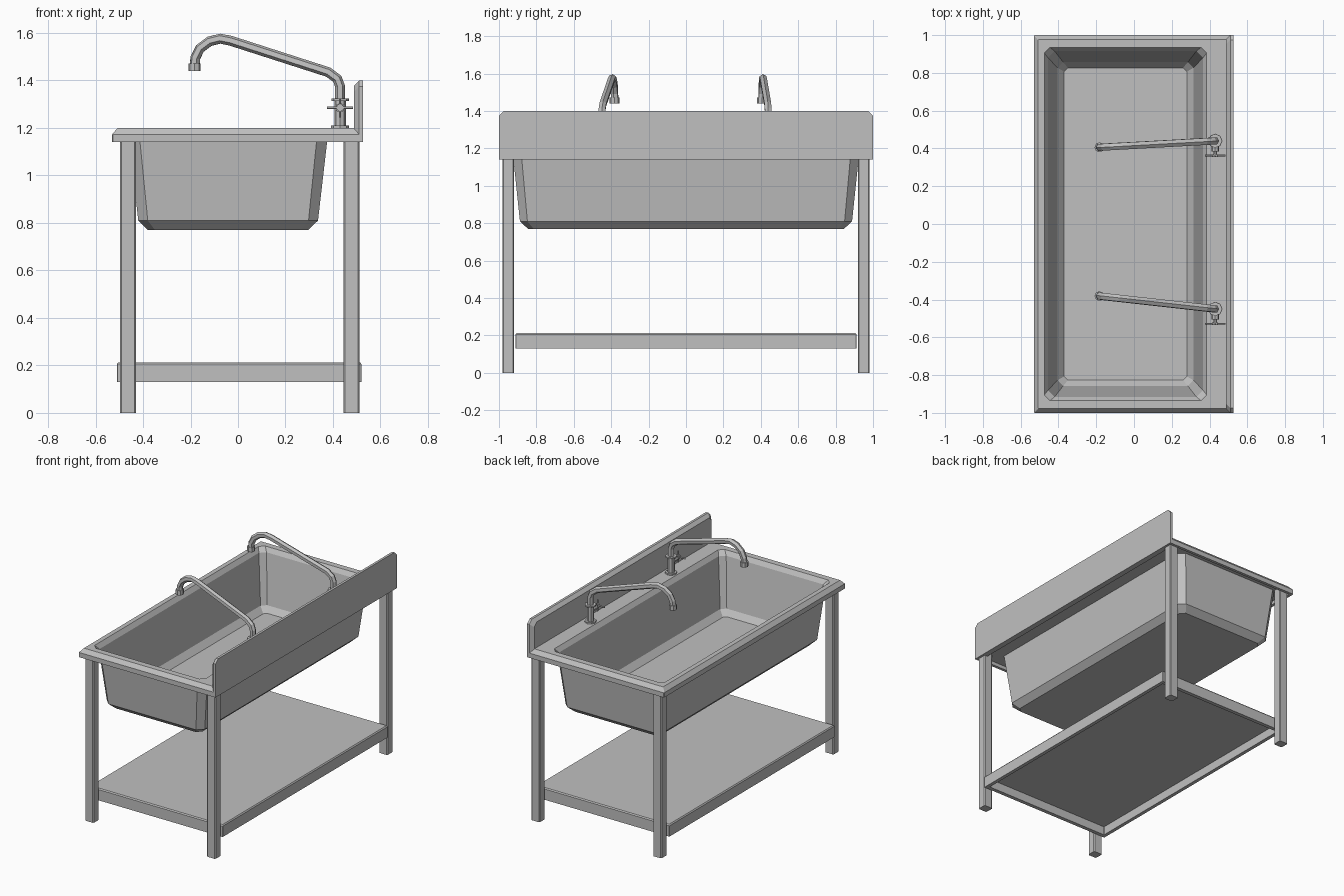
import bpy, bmesh
from math import radians
from mathutils import Vector, Matrix

cube = bpy.data.objects.get("Cube")
if cube:
    bpy.data.objects.remove(cube, do_unlink=True)

steel = bpy.data.materials.new("brushed_steel_grey")
steel.use_nodes = True
colour = (0.53, 0.53, 0.53, 1)
steel.diffuse_color = colour
steel.node_tree.nodes["Principled BSDF"].inputs["Base Color"].default_value = colour


def finish(name, bm):
    bmesh.ops.recalc_face_normals(bm, faces=bm.faces)
    mesh = bpy.data.meshes.new(name)
    bm.to_mesh(mesh)
    bm.free()
    mesh.materials.append(steel)
    obj = bpy.data.objects.new(name, mesh)
    bpy.context.collection.objects.link(obj)
    return obj


def ring(x0, x1, y, z, cut, yc=0.0):
    """Rectangle with cut corners, half depth y around yc, at height z."""
    a, b = yc - y, yc + y
    return [(x0 + cut, a, z), (x1 - cut, a, z), (x1, a + cut, z), (x1, b - cut, z),
            (x1 - cut, b, z), (x0 + cut, b, z), (x0, b - cut, z), (x0, a + cut, z)]


def loft(name, rings, cap_start=True, cap_end=True):
    bm = bmesh.new()
    loops = [[bm.verts.new(p) for p in r] for r in rings]
    n = len(loops[0])
    for lo, hi in zip(loops, loops[1:]):
        for i in range(n):
            j = (i + 1) % n
            bm.faces.new((lo[i], lo[j], hi[j], hi[i]))
    if cap_start:
        bm.faces.new(loops[0])
    if cap_end:
        bm.faces.new(loops[-1])
    return finish(name, bm)


# Worktop with folded edge, running down into the basin and under to the outer shell
loft("worktop_and_basin", [
    ring(-0.38, 0.295, 0.845, 0.77, 0.03),
    ring(-0.42, 0.337, 0.888, 0.81, 0.04),
    ring(-0.46, 0.378, 0.925, 1.165, 0.045),
    ring(-0.51, 0.505, 0.98, 1.165, 0.003),
    ring(-0.51, 0.505, 0.98, 1.14, 0.003),
    ring(-0.53, 0.527, 1.0, 1.14, 0.003),
    ring(-0.53, 0.527, 1.0, 1.173, 0.003),
    ring(-0.507, 0.527, 0.977, 1.2, 0.003),
    ring(-0.475, 0.385, 0.935, 1.2, 0.03),
    ring(-0.455, 0.365, 0.915, 1.17, 0.035),
    ring(-0.405, 0.315, 0.857, 0.835, 0.03),
    ring(-0.37, 0.28, 0.827, 0.795, 0.02),
])


# Splash panel along the long side, chamfered at the top and ends
def splash_ring(x, inset):
    y, top, c = 1.0 - inset, 1.4 - inset, 0.026
    return [(x, -y, 1.14), (x, y, 1.14), (x, y, top - c), (x, y - c, top),
            (x, -y + c, top), (x, -y, top - c)]


loft("splash_panel", [splash_ring(0.488, 0.022), splash_ring(0.51, 0.0),
                      splash_ring(0.527, 0.0)])

# Four legs with softened corners
for x0, side in ((-0.496, "front"), (0.445, "rear")):
    for yc in (-0.95, 0.95):
        end = "near" if yc < 0 else "far"
        loft(f"{side}_{end}_leg",
             [ring(x0, x0 + 0.066, 0.031, z, 0.006, yc) for z in (0, 1.166)])

# Lower shelf with a folded rim, hollow underneath
loft("lower_shelf", [
    ring(-0.485, 0.495, 0.885, 0.19, 0.003),
    ring(-0.485, 0.495, 0.885, 0.13, 0.003),
    ring(-0.51, 0.52, 0.912, 0.13, 0.003),
    ring(-0.51, 0.52, 0.912, 0.205, 0.003),
    ring(-0.504, 0.514, 0.906, 0.213, 0.003),
])


# Taps
def cylinder(name, centre, radius, depth, axis="Z", sides=8):
    bm = bmesh.new()
    turn = {"X": Matrix.Rotation(radians(90), 4, "Y"),
            "Y": Matrix.Rotation(radians(90), 4, "X"), "Z": Matrix()}[axis]
    bmesh.ops.create_cone(bm, cap_ends=True, segments=sides, radius1=radius,
                          radius2=radius, depth=depth,
                          matrix=Matrix.Translation(centre) @ turn)
    return finish(name, bm)


SPOUT = [(0.43, 1.3), (0.43, 1.375), (0.418, 1.407), (0.38, 1.435), (-0.03, 1.567),
         (-0.075, 1.576), (-0.12, 1.565), (-0.16, 1.535), (-0.18, 1.495), (-0.183, 1.45)]


def tap(name, y, tip_y):
    curve = bpy.data.curves.new(name + "_spout", "CURVE")
    curve.dimensions = "3D"
    curve.bevel_depth = 0.021
    curve.bevel_resolution = 1
    curve.use_fill_caps = True
    spline = curve.splines.new("POLY")
    spline.points.add(len(SPOUT) - 1)
    for p, (x, z) in zip(spline.points, SPOUT):
        t = (0.43 - x) / 0.613
        p.co = (x, y + (tip_y - y) * t, z, 1)
    spline.use_smooth = False
    curve.materials.append(steel)
    spout = bpy.data.objects.new(name + "_spout", curve)
    bpy.context.collection.objects.link(spout)

    cylinder(name + "_nozzle", (-0.183, tip_y, 1.455), 0.026, 0.032)
    cylinder(name + "_foot", (0.43, y, 1.204), 0.038, 0.012)
    cylinder(name + "_post", (0.43, y, 1.26), 0.024, 0.12)
    cylinder(name + "_collar", (0.43, y, 1.318), 0.037, 0.01)
    cylinder(name + "_valve", (0.43, y - 0.03, 1.285), 0.02, 0.05, "Y")
    cylinder(name + "_stem", (0.43, y - 0.06, 1.285), 0.009, 0.05, "Y")
    cylinder(name + "_hub", (0.43, y - 0.078, 1.285), 0.016, 0.012, "Y")
    cylinder(name + "_handle_bar", (0.43, y - 0.078, 1.285), 0.005, 0.11, "X", 6)
    cylinder(name + "_handle_cross", (0.43, y - 0.078, 1.285), 0.005, 0.08, "Z", 6)


tap("near_tap", -0.45, -0.382)
tap("far_tap", 0.44, 0.406)
